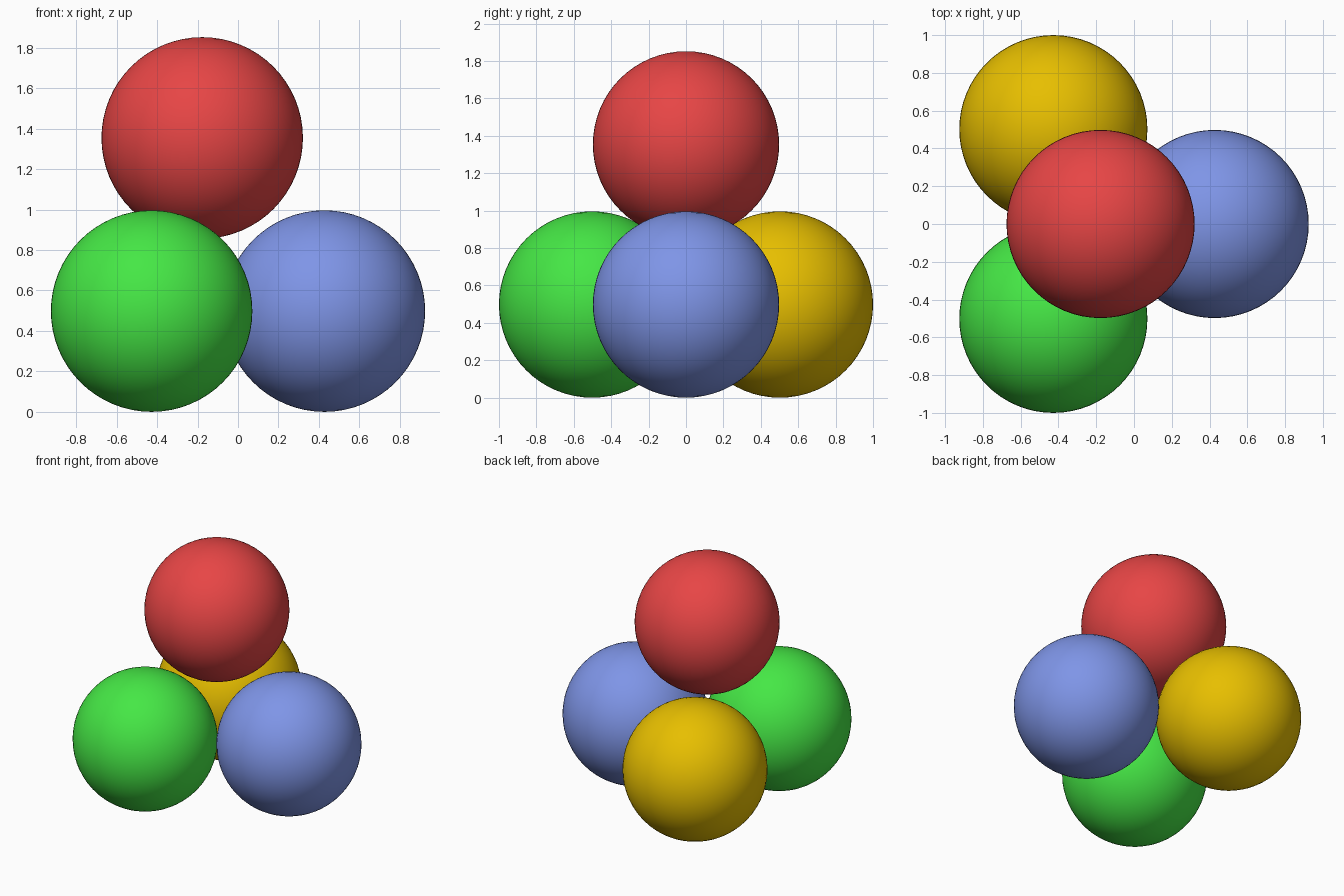
import bpy

# Remove the default cube
cube = bpy.data.objects.get("Cube")
if cube:
    bpy.data.objects.remove(cube, do_unlink=True)

RADIUS = 0.498


def make_material(name, color):
    mat = bpy.data.materials.new(name)
    mat.use_nodes = True
    mat.diffuse_color = color
    mat.node_tree.nodes["Principled BSDF"].inputs["Base Color"].default_value = color
    return mat


def make_ball(name, center, color):
    bpy.ops.mesh.primitive_uv_sphere_add(
        segments=64, ring_count=32, radius=RADIUS, location=center)
    ball = bpy.context.object
    ball.name = name
    ball.data.materials.append(make_material(name.replace("_ball", "_paint"), color))
    bpy.ops.object.shade_smooth()


# Three balls in a triangle on the ground, one resting on top
balls = {
    "green_ball": ((-0.427, -0.502, RADIUS), (0.06, 0.80, 0.06, 1)),
    "yellow_ball": ((-0.427, 0.502, RADIUS), (0.80, 0.52, 0.0, 1)),
    "blue_ball": ((0.427, 0, RADIUS), (0.21, 0.30, 0.80, 1)),
    "red_ball": ((-0.177, 0, 1.354), (0.80, 0.06, 0.06, 1)),
}
for name, (center, color) in balls.items():
    make_ball(name, center, color)
